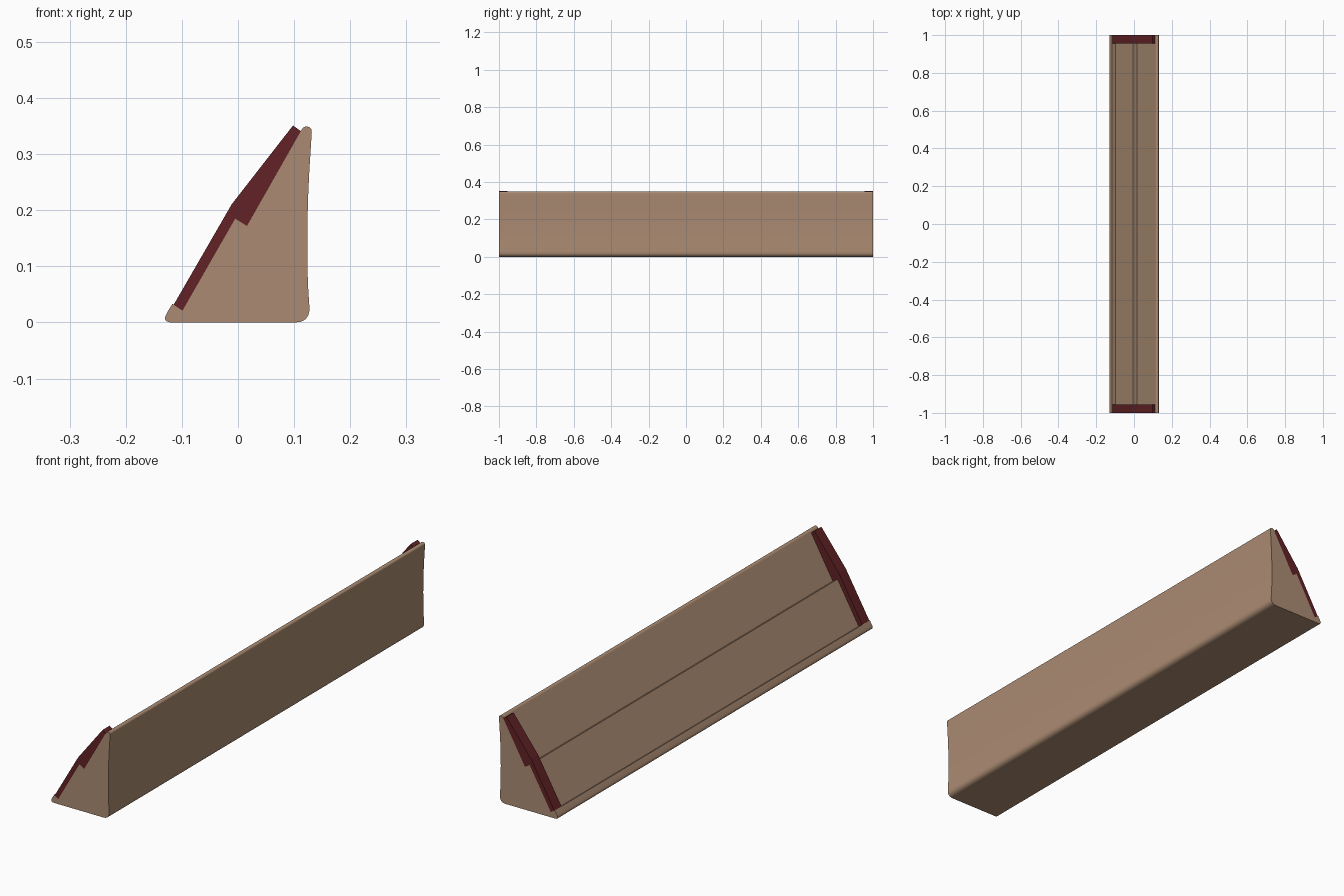
import bpy, bmesh, math
from mathutils import Vector

cube = bpy.data.objects.get("Cube")
if cube:
    bpy.data.objects.remove(cube, do_unlink=True)


def material(name, rgb):
    mat = bpy.data.materials.new(name)
    mat.use_nodes = True
    mat.diffuse_color = (*rgb, 1)
    mat.node_tree.nodes["Principled BSDF"].inputs["Base Color"].default_value = (*rgb, 1)
    return mat


def rounded(corners, steps=6):
    """Turn (x, z, cut) corners into an outline; a cut above zero rounds the corner."""
    outline = []
    for i, (x, z, cut) in enumerate(corners):
        p = Vector((x, z))
        if not cut:
            outline.append(p)
            continue
        before = Vector(corners[i - 1][:2])
        after = Vector(corners[(i + 1) % len(corners)][:2])
        a = p + (before - p).normalized() * cut
        b = p + (after - p).normalized() * cut
        for k in range(steps + 1):
            t = k / steps
            outline.append(a * (1 - t) ** 2 + p * 2 * t * (1 - t) + b * t ** 2)
    return outline


def extrude(name, outline, y0, y1, mat):
    """Sweep an x-z outline along y as one closed solid."""
    bm = bmesh.new()
    cap = bm.faces.new([bm.verts.new((p.x, y0, p.y)) for p in outline])
    grown = bmesh.ops.extrude_face_region(bm, geom=[cap])["geom"]
    moved = [v for v in grown if isinstance(v, bmesh.types.BMVert)]
    bmesh.ops.translate(bm, verts=moved, vec=(0, y1 - y0, 0))
    bmesh.ops.recalc_face_normals(bm, faces=bm.faces)
    mesh = bpy.data.meshes.new(name)
    bm.to_mesh(mesh)
    bm.free()
    mesh.materials.append(mat)
    obj = bpy.data.objects.new(name, mesh)
    bpy.context.collection.objects.link(obj)
    return obj


wood = material("light wood", (0.41, 0.26, 0.17))
dark = material("dark red wood", (0.122, 0.016, 0.019))

# Shared stepped slope, from the top step down to the front lip
slope = [(0.112, 0.341, 0), (0.016, 0.172, 0), (-0.005, 0.185, 0), (-0.099, 0.021, 0)]

# Hollow curve of the tall back, sampled upwards
back = [(0.1235 + 0.0085 * ((z - 0.14) / 0.2) ** 2, z, 0)
        for z in (0.07, 0.11, 0.15, 0.19, 0.23, 0.27, 0.31)]

# Wooden body
body = rounded([(-0.137, 0, 0.02), (0.129, 0, 0.028), *back,
                (0.132, 0.348, 0.009), (0.117, 0.350, 0.007),
                *slope, (-0.117, 0.033, 0)])
rack = extrude("rack_body", body, -1, 1, wood)
bpy.context.view_layer.objects.active = rack
rack.select_set(True)
bpy.ops.object.shade_smooth_by_angle(angle=math.radians(30))

# Raised stops at both ends of the slope
stop = rounded([*slope, (-0.115, 0.031, 0), (-0.011, 0.211, 0), (0.098, 0.351, 0)])
for name, y in (("front_end_stop", -1), ("back_end_stop", 0.955)):
    extrude(name, stop, y, y + 0.045, dark)
